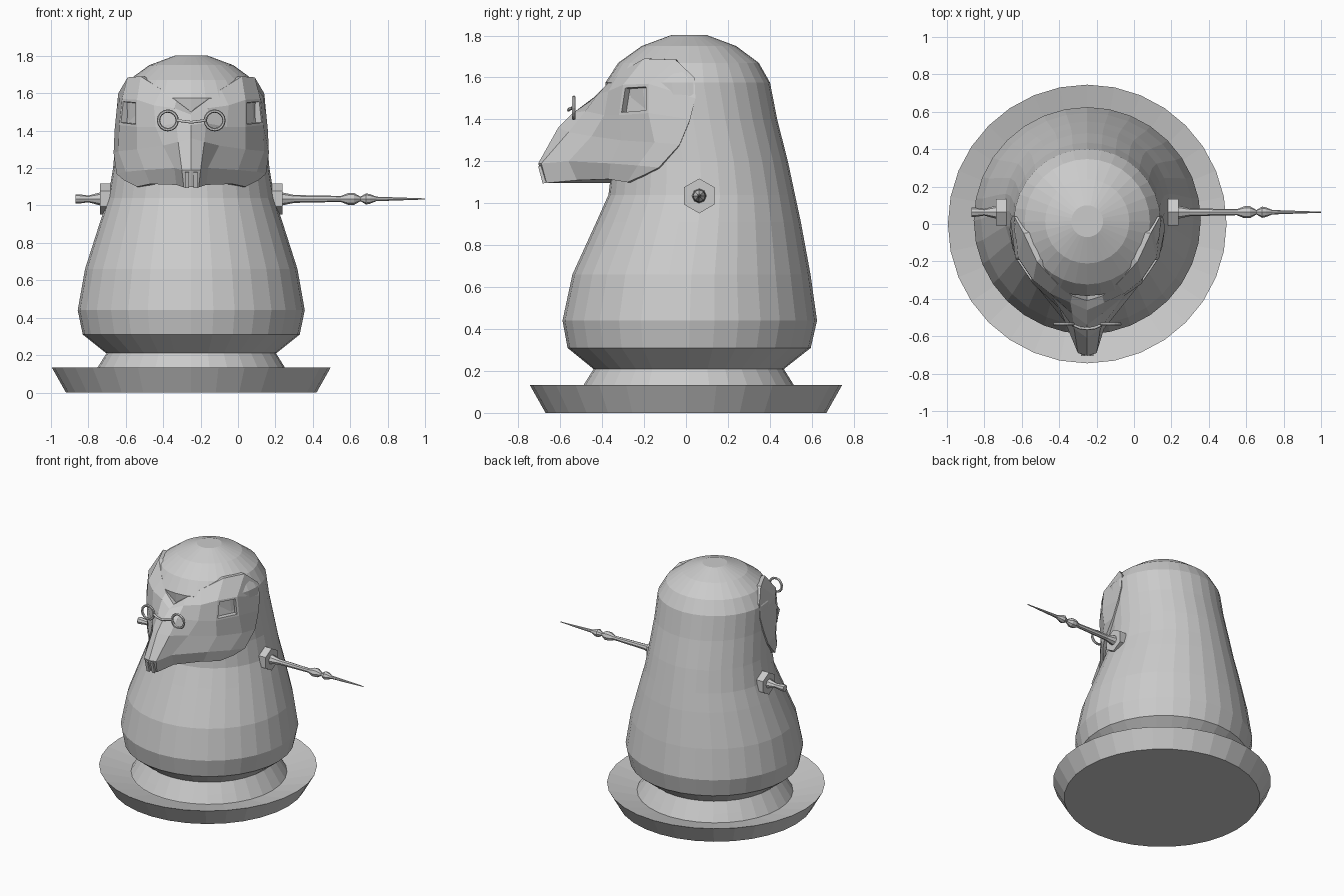
import bpy, bmesh, math
from mathutils import Matrix, Vector

if "Cube" in bpy.data.objects:
    bpy.data.objects.remove(bpy.data.objects["Cube"])

CX = -0.25  # axis of the body
grey = bpy.data.materials.new("plain grey")
grey.diffuse_color = (0.6, 0.6, 0.6, 1)
grey.use_nodes = True
grey.node_tree.nodes["Principled BSDF"].inputs["Base Color"].default_value = grey.diffuse_color


def finish(name, bm):
    bmesh.ops.recalc_face_normals(bm, faces=bm.faces)
    me = bpy.data.meshes.new(name)
    bm.to_mesh(me)
    bm.free()
    me.materials.append(grey)
    ob = bpy.data.objects.new(name, me)
    bpy.context.collection.objects.link(ob)
    return ob


def loft(name, rings, sides, matrix=Matrix(), phase=0.0):
    """Stack of circles (radius, height, y offset), capped at both ends."""
    bm = bmesh.new()
    loops = []
    for r, h, off in rings:
        loops.append([bm.verts.new((r * math.cos(phase + i * math.tau / sides),
                                    r * math.sin(phase + i * math.tau / sides) + off, h))
                      for i in range(sides)])
    for a, b in zip(loops, loops[1:]):
        for i in range(sides):
            j = (i + 1) % sides
            bm.faces.new((a[i], a[j], b[j], b[i]))
    bm.faces.new(loops[0][::-1])
    bm.faces.new(loops[-1])
    bm.transform(matrix)
    return finish(name, bm)


def torus(name, centre, major, minor, n=16, m=6):
    """Ring standing in the xz plane."""
    bm = bmesh.new()
    vs = []
    for i in range(n):
        a = i * math.tau / n
        for k in range(m):
            b = k * math.tau / m
            r = major + minor * math.cos(b)
            vs.append(bm.verts.new(Vector(centre) + Vector(
                (r * math.cos(a), minor * math.sin(b), r * math.sin(a)))))
    for i in range(n):
        for k in range(m):
            p, q = (i + 1) % n, (k + 1) % m
            bm.faces.new((vs[i*m+k], vs[p*m+k], vs[p*m+q], vs[i*m+q]))
    return finish(name, bm)


at_axis = Matrix.Translation((CX, 0, 0))

# Dish with a flared wall and sloping inside
loft("dish", [(0.67, 0, 0), (0.745, 0.133, 0), (0.53, 0.08, 0)], 32, at_axis)

# Foot flaring down into the dish
loft("foot", [(0.54, 0.07, 0.013), (0.50, 0.135, 0.013), (0.45, 0.215, 0.013)], 32, at_axis)

# Body and domed head
body = [(0.455, 0.21, 0.013), (0.58, 0.31, 0.015), (0.607, 0.44, 0.018),
        (0.568, 0.66, 0.026), (0.488, 0.91, 0.06), (0.445, 1.04, 0.075),
        (0.418, 1.2, 0.068), (0.40, 1.4, 0.035), (0.393, 1.575, 0.008),
        (0.335, 1.67, 0.012), (0.225, 1.75, 0.014), (0.085, 1.802, 0.015)]
loft("body", body, 32, at_axis)

# Face: half grid, centre line to side edge, rows from brow to jaw
face = [
    [(0, -.41, 1.50), (.08, -.385, 1.56), (.16, -.32, 1.62), (.27, -.20, 1.69), (.34, -.05, 1.685), (.39, .04, 1.60)],
    [(0, -.46, 1.485), (.09, -.42, 1.52), (.20, -.37, 1.535), (.29, -.30, 1.565), (.37, -.18, 1.57), (.40, .045, 1.50)],
    [(0, -.54, 1.43), (.08, -.48, 1.44), (.19, -.39, 1.42), (.29, -.32, 1.42), (.385, -.18, 1.43), (.41, .02, 1.40)],
    [(0, -.61, 1.36), (.07, -.56, 1.34), (.15, -.45, 1.32), (.29, -.31, 1.30), (.39, -.15, 1.29), (.415, -.03, 1.28)],
    [(0, -.705, 1.19), (.05, -.69, 1.19), (.09, -.56, 1.20), (.25, -.36, 1.19), (.35, -.23, 1.18), (.40, -.13, 1.17)],
    [(0, -.67, 1.10), (.04, -.665, 1.097), (.08, -.52, 1.11), (.22, -.37, 1.115), (.29, -.28, 1.10), (.36, -.20, 1.135)],
]
bm = bmesh.new()
grid = [[bm.verts.new((-x, y, z)) for x, y, z in row[:0:-1]] +
        [bm.verts.new(p) for p in row] for row in face]
cells = {}
for r in range(5):
    for c in range(10):
        cells[r, c] = bm.faces.new((grid[r][c], grid[r + 1][c],
                                    grid[r + 1][c + 1], grid[r][c + 1]))
# close the rim back into the head
rim = [e for e in bm.edges if e.is_boundary]
new = bmesh.ops.extrude_edge_only(bm, edges=rim)["geom"]
for v in (g for g in new if isinstance(g, bmesh.types.BMVert)):
    d = math.hypot(v.co.x, v.co.y)
    k = min(d, 0.31) / d
    v.co.x *= k
    v.co.y *= k
# sunken eye sockets
bm.normal_update()
for key in ((1, 1), (1, 8)):
    bmesh.ops.inset_individual(bm, faces=[cells[key]], thickness=0.02)
    bmesh.ops.inset_individual(bm, faces=[cells[key]], thickness=0.004, depth=-0.035)
bm.transform(at_axis)
finish("face", bm)

# Front teeth at the beak tip
for s in (-1, 1):
    bm = bmesh.new()
    bmesh.ops.create_cube(bm, size=1, matrix=Matrix.Translation((CX + s * 0.022, -0.675, 1.14))
                          @ Matrix.Rotation(0.25, 4, 'X') @ Matrix.Diagonal((0.022, 0.04, 0.085, 1)))
    finish("tooth", bm)

# Spectacles
for s in (-1, 1):
    torus("lens_ring", (CX + s * 0.125, -0.535, 1.455), 0.05, 0.009)
curve = bpy.data.curves.new("bridge", 'CURVE')
curve.dimensions = '3D'
curve.bevel_depth = 0.008
curve.bevel_resolution = 1
sp = curve.splines.new('POLY')
path = [(-.075, -.54, 1.455), (-.04, -.555, 1.45), (0, -.56, 1.445), (.04, -.555, 1.45), (.075, -.54, 1.455)]
sp.points.add(len(path) - 1)
for p, (x, y, z) in zip(sp.points, path):
    p.co = (CX + x, y, z, 1)
curve.materials.append(grey)
bpy.context.collection.objects.link(bpy.data.objects.new("bridge", curve))

# Hexagonal mounts and the arms, lofted along x
for s in (-1, 1):
    side = Matrix.Translation((CX, 0.063, 1.035)) @ Matrix.Rotation(s * math.pi / 2, 4, 'Y')
    loft("arm_mount", [(0.083, 0.40, 0), (0.083, 0.487, 0)], 6, side)
    if s > 0:
        rings = [(.036, .48, 0), (.034, .49, 0), (.021, .55, 0), (.016, .80, 0), (.032, .84, 0),
                 (.032, .87, 0), (.012, .905, 0), (.030, .935, 0), (.026, .955, 0),
                 (.012, .99, 0), (.003, 1.25, 0)]
        loft("wand_arm", rings, 8, side)
    else:
        rings = [(.038, .48, 0), (.034, .49, 0), (.018, .55, 0), (.025, .60, 0), (.025, .62, 0)]
        loft("short_arm", rings, 8, side)
